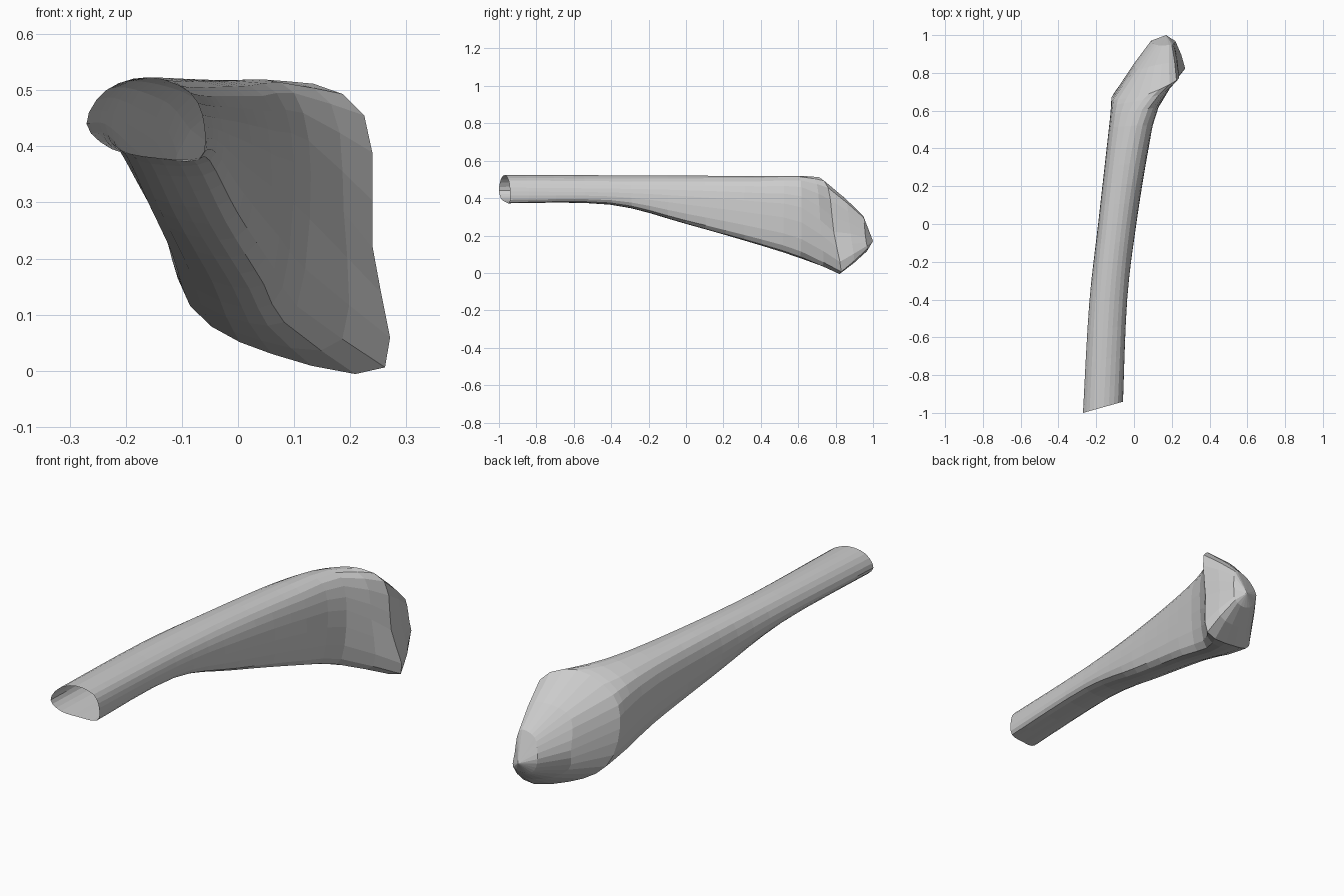
import bpy, bmesh
from mathutils import Vector

if "Cube" in bpy.data.objects:
    bpy.data.objects.remove(bpy.data.objects["Cube"])

# Cross-sections share 8 control points: left, top left, top, top right,
# right, lower ridge, bottom, bottom left

# Shaft sections: y at the left side, slant of the cut, then (x, z) points
shaft = [
    (-1.0, 0.28, [(-.27, .44), (-.235, .50), (-.16, .523), (-.085, .495),
                  (-.06, .435), (-.07, .376), (-.15, .38), (-.225, .395)]),
    (-0.42, 0.1, [(-.237, .44), (-.205, .505), (-.13, .522), (-.06, .49),
                  (-.037, .43), (-.05, .374), (-.13, .366), (-.2, .385)]),
    (0.0, 0.0, [(-.19, .40), (-.165, .495), (-.09, .52), (-.02, .49),
                (.01, .41), (.0, .28), (-.08, .265), (-.16, .30)]),
    (0.4, 0.0, [(-.145, .36), (-.122, .475), (-.04, .518), (.045, .49),
                (.075, .38), (.065, .18), (-.01, .15), (-.118, .21)]),
    (0.58, 0.15, [(-.125, .31), (-.10, .45), (.01, .515), (.10, .495),
                  (.13, .35), (.105, .115), (.02, .085), (-.10, .15)]),
]

# Flared rim of the joint end, (x, y, z)
rim = [(-.12, .66, .28), (-.085, .66, .43), (.08, .69, .514), (.225, .76, .455),
       (.24, .79, .22), (.262, .83, .006), (.06, .78, .03), (-.085, .71, .115)]

# Joint surface closing towards the tip
joint = [
    [(.0, .85, .22), (.02, .82, .35), (.11, .84, .40), (.215, .86, .375),
     (.23, .88, .21), (.245, .90, .065), (.12, .88, .065), (.02, .84, .12)],
    [(.09, .97, .20), (.11, .95, .27), (.15, .945, .30), (.20, .95, .295),
     (.215, .96, .19), (.215, .97, .13), (.16, .965, .115), (.11, .965, .14)],
]
tip = Vector((.17, 1.0, .17))


def spline(a, b, c, d, t):
    return 0.5 * (2 * b + (c - a) * t + (2 * a - 5 * b + 4 * c - d) * t ** 2
                  + (3 * b - a - 3 * c + d) * t ** 3)


def round_ring(points, steps=3):
    n = len(points)
    p = [Vector(q) for q in points]
    return [spline(p[i - 1], p[i], p[(i + 1) % n], p[(i + 2) % n], k / steps)
            for i in range(n) for k in range(steps)]


keys = []
for y, slant, pts in shaft:
    x0 = pts[0][0]
    keys.append(round_ring([(x, y + slant * (x - x0), z) for x, z in pts]))
keys.append(round_ring(rim))

# Smooth lengthwise interpolation along the shaft
rings = []
last = len(keys) - 1
for i in range(last):
    a, b, c, d = keys[max(i - 1, 0)], keys[i], keys[i + 1], keys[min(i + 2, last)]
    steps = 4 if i < 3 else 2
    for k in range(steps):
        rings.append([spline(*q, k / steps) for q in zip(a, b, c, d)])
rings.append(keys[-1])
rings += [round_ring(r) for r in joint]

# Skin the rings, leaving the cut shaft end open
bm = bmesh.new()
loops = [[bm.verts.new(p) for p in ring] for ring in rings]
n = len(loops[0])
for a, b in zip(loops, loops[1:]):
    for i in range(n):
        j = (i + 1) % n
        bm.faces.new((a[i], a[j], b[j], b[i]))
end = bm.verts.new(tip)
for i in range(n):
    bm.faces.new((loops[-1][i], loops[-1][(i + 1) % n], end))
bmesh.ops.recalc_face_normals(bm, faces=bm.faces)

mesh = bpy.data.meshes.new("bone_shaft")
bm.to_mesh(mesh)
bm.free()
bone = bpy.data.objects.new("bone_shaft", mesh)
bpy.context.collection.objects.link(bone)
